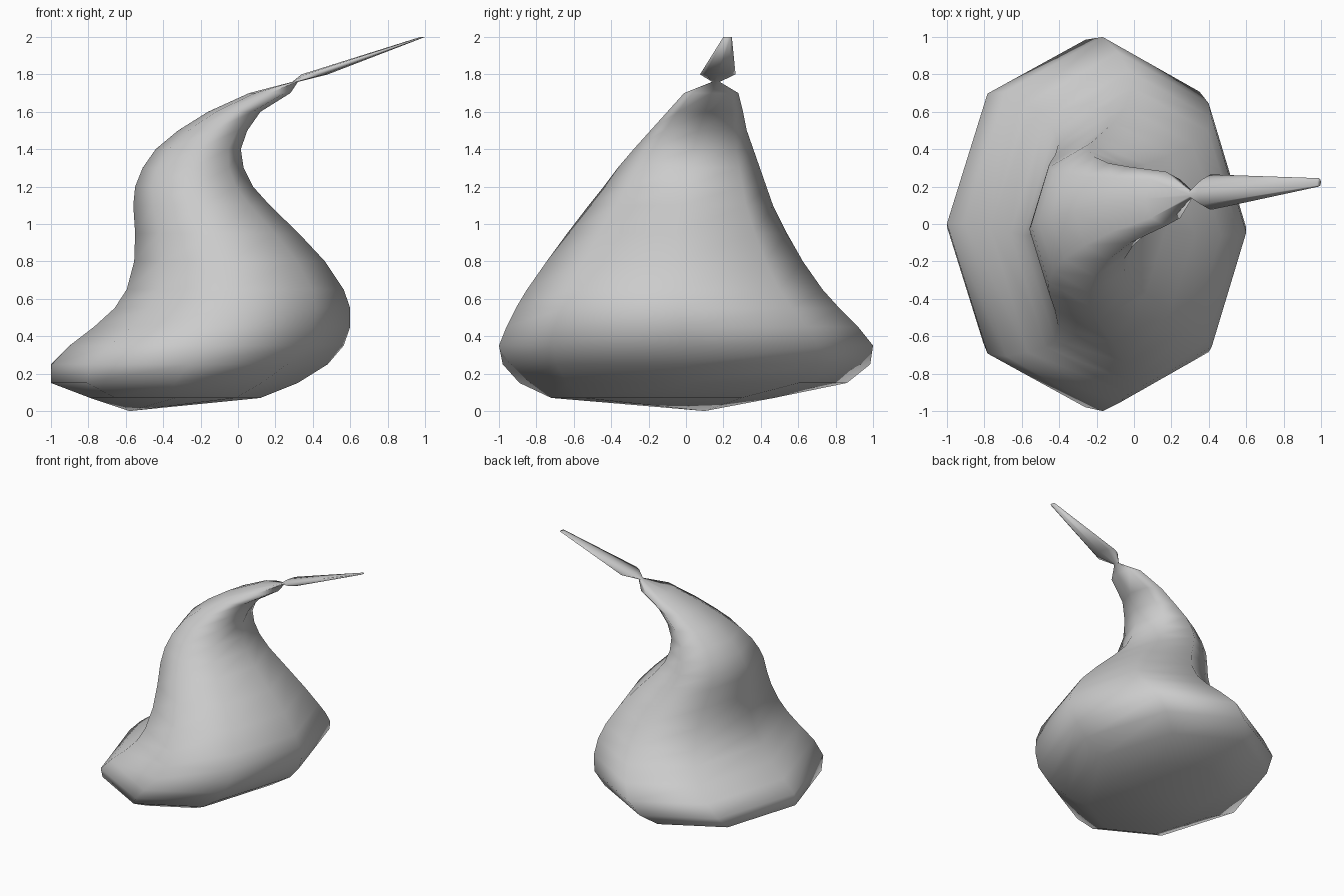
import bpy, bmesh, math

SIDES = 8

# Level sections: height, left, right, front, back
SECTIONS = [
    (0.07, -0.79, 0.12, -0.72, 0.47),
    (0.15, -1.00, 0.32, -0.89, 0.86),
    (0.25, -1.00, 0.48, -0.98, 0.985),
    (0.35, -0.90, 0.565, -1.00, 1.00),
    (0.45, -0.77, 0.60, -0.96, 0.92),
    (0.55, -0.66, 0.60, -0.91, 0.82),
    (0.65, -0.595, 0.565, -0.85, 0.73),
    (0.80, -0.555, 0.465, -0.745, 0.625),
    (0.95, -0.55, 0.325, -0.635, 0.54),
    (1.10, -0.56, 0.17, -0.52, 0.465),
    (1.20, -0.55, 0.08, -0.44, 0.43),
    (1.30, -0.51, 0.03, -0.365, 0.395),
    (1.40, -0.44, 0.015, -0.28, 0.36),
    (1.50, -0.32, 0.05, -0.19, 0.325),
    (1.60, -0.16, 0.12, -0.10, 0.305),
    (1.70, 0.06, 0.28, -0.01, 0.28),
    (1.76, 0.29, 0.32, 0.14, 0.18),     # pinched neck
    (1.80, 0.34, 0.48, 0.075, 0.265),   # flared tip
    (2.00, 0.975, 1.00, 0.20, 0.245),
]


def add_ring(bm, z, left, right, front, back):
    cx, cy = (left + right) / 2, (front + back) / 2
    rx, ry = (right - left) / 2, (back - front) / 2
    angles = [2 * math.pi * i / SIDES for i in range(SIDES)]
    return [bm.verts.new((cx + rx * math.cos(a), cy + ry * math.sin(a), z)) for a in angles]


# Curled body with pinched, pointed tip
bm = bmesh.new()
rings = [add_ring(bm, *s) for s in SECTIONS]
base = bm.verts.new((-0.58, 0.1, 0))
for i in range(SIDES):
    j = (i + 1) % SIDES
    bm.faces.new((base, rings[0][j], rings[0][i]))
    for low, high in zip(rings, rings[1:]):
        bm.faces.new((low[i], low[j], high[j], high[i]))
bm.faces.new(rings[-1])
bmesh.ops.recalc_face_normals(bm, faces=bm.faces)
for face in bm.faces:
    face.smooth = True

mesh = bpy.data.meshes.new("curled_body")
bm.to_mesh(mesh)
bm.free()
bpy.context.collection.objects.link(bpy.data.objects.new("curled_body", mesh))
